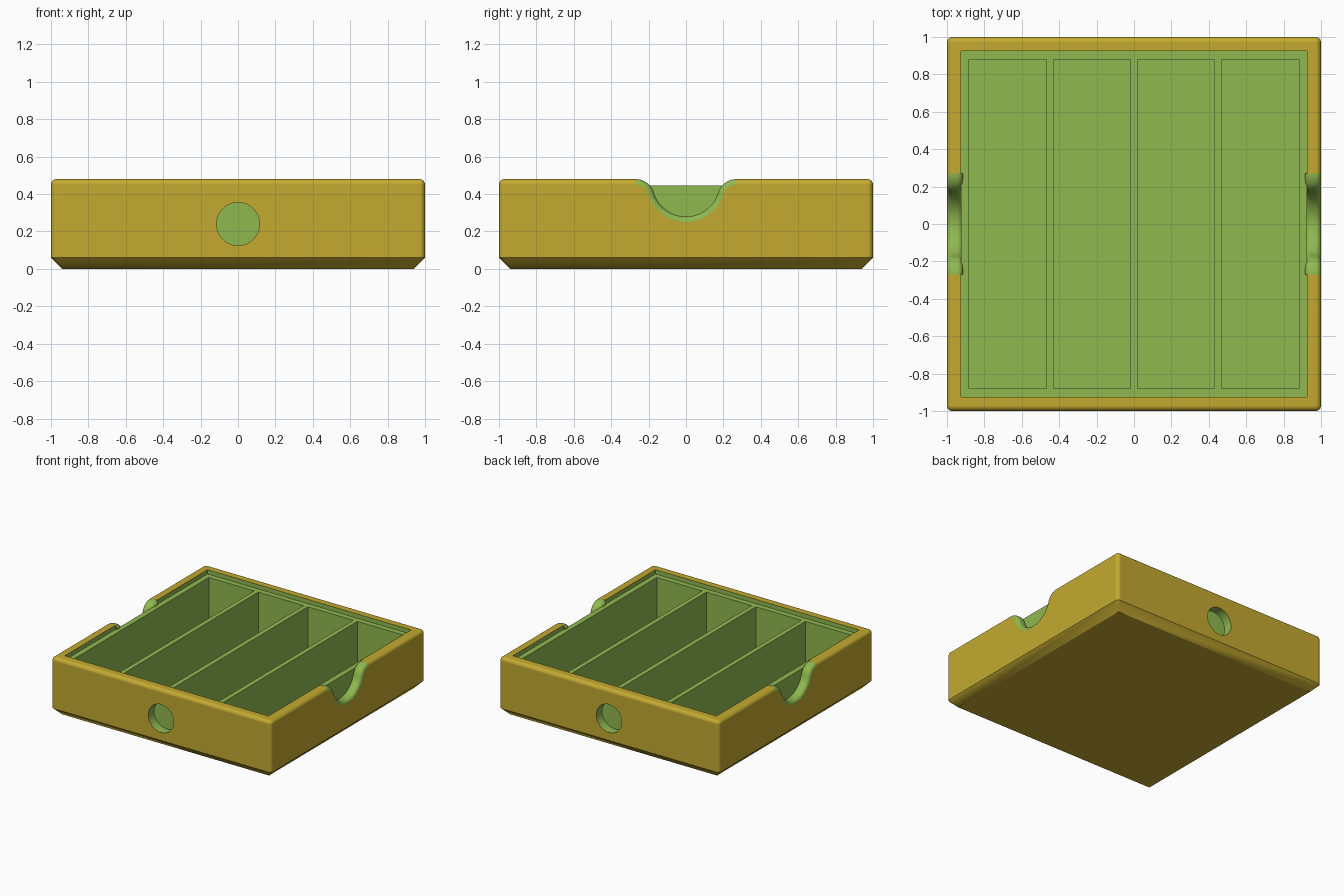
import bpy, bmesh, math
from mathutils import Matrix

old = bpy.data.objects.get("Cube")
if old:
    bpy.data.objects.remove(old, do_unlink=True)


def material(name, color):
    m = bpy.data.materials.new(name)
    m.use_nodes = True
    m.diffuse_color = color
    m.node_tree.nodes["Principled BSDF"].inputs["Base Color"].default_value = color
    return m


MATS = [material("mustard_yellow", (0.55, 0.40, 0.03, 1)),
        material("leaf_green", (0.28, 0.48, 0.08, 1))]

HEIGHT, ROUND, INNER = 0.48, 0.03, 0.925
TRAY_TOP, TRAY_BASE, TRAY_FLOOR = 0.445, 0.06, 0.10


def finish(name, bm, green=None):
    """Turn a bmesh into an object; green=True paints every face green."""
    bmesh.ops.remove_doubles(bm, verts=bm.verts, dist=1e-5)
    bmesh.ops.recalc_face_normals(bm, faces=bm.faces)
    if green:
        for f in bm.faces:
            f.material_index = 1
    me = bpy.data.meshes.new(name)
    bm.to_mesh(me)
    bm.free()
    for m in MATS:
        me.materials.append(m)
    ob = bpy.data.objects.new(name, me)
    bpy.context.collection.objects.link(ob)
    return ob


def activate(ob):
    bpy.ops.object.select_all(action='DESELECT')
    ob.select_set(True)
    bpy.context.view_layer.objects.active = ob


def cut(ob, cutter):
    mod = ob.modifiers.new("cut", 'BOOLEAN')
    mod.operation, mod.solver, mod.object = 'DIFFERENCE', 'EXACT', cutter
    activate(ob)
    bpy.ops.object.modifier_apply(modifier=mod.name)
    bpy.data.objects.remove(cutter, do_unlink=True)


def smooth(ob):
    activate(ob)
    bpy.ops.object.shade_smooth_by_angle(angle=math.radians(30))
    mod = ob.modifiers.new("flat_normals", 'WEIGHTED_NORMAL')
    mod.keep_sharp = True


def add_box(bm, lo, hi):
    size = [b - a for a, b in zip(lo, hi)]
    mid = [(a + b) / 2 for a, b in zip(lo, hi)]
    bmesh.ops.create_cube(bm, size=1, matrix=Matrix.Translation(mid) @ Matrix.Diagonal((*size, 1)))


def bridge(bm, a, b):
    n = len(a)
    return [bm.faces.new((a[i], a[(i + 1) % n], b[(i + 1) % n], b[i])) for i in range(n)]


# Outer case: stacked rounded squares, chamfered below and rounded at the rim
def square_ring(bm, half, radius, z, steps=6):
    ring = []
    for q, (sx, sy) in enumerate(((1, 1), (-1, 1), (-1, -1), (1, -1))):
        for i in range(steps + 1):
            a = math.pi / 2 * (q + i / steps)
            ring.append(bm.verts.new((sx * (half - radius) + radius * math.cos(a),
                                      sy * (half - radius) + radius * math.sin(a), z)))
    return ring


bm = bmesh.new()
levels = [(0.94, 0, 0), (1, ROUND, 0.06)]
for i in range(7):
    a = math.pi / 2 * i / 6
    inset = ROUND * (1 - math.cos(a))
    levels.append((1 - inset, ROUND - inset, HEIGHT - ROUND + ROUND * math.sin(a)))
levels += [(INNER, 0, HEIGHT), (INNER, 0, TRAY_BASE)]
rings = [square_ring(bm, *lv) for lv in levels]
for a, b in zip(rings, rings[1:]):
    for f in bridge(bm, a, b):
        f.material_index = 1 if b is rings[-1] else 0
bm.faces.new(rings[0])
bm.faces.new(rings[-1]).material_index = 1
case = finish("outer_case", bm)


# Notch outline: a round scoop flaring into the rim, offset into the wall
SCOOP_Z, SCOOP_R, FLARE_Y = 0.46, 0.18, 0.27
d = HEIGHT - SCOOP_Z
FLARE_R = (FLARE_Y ** 2 + d * d - SCOOP_R ** 2) / (2 * (SCOOP_R + d))
FLARE_Z = HEIGHT - FLARE_R


def notch_outline(offset, steps=14):
    tilt = math.atan2(SCOOP_Z - FLARE_Z, FLARE_Y)
    half = []
    for i in range(steps + 1):
        a = -math.pi / 2 + (math.pi / 2 - tilt) * i / steps
        r = SCOOP_R + offset
        half.append((r * math.cos(a), SCOOP_Z + r * math.sin(a)))
    for i in range(1, steps + 1):
        a = math.pi - tilt + (tilt - math.pi / 2) * i / steps
        r = FLARE_R - offset
        half.append((FLARE_Y + r * math.cos(a), FLARE_Z + r * math.sin(a)))
    return [(-y, z) for y, z in reversed(half[1:])] + half


# Notch openings in both side walls
for side in (1, -1):
    bm = bmesh.new()
    outline = notch_outline(ROUND) + [(FLARE_Y, 0.6), (-FLARE_Y, 0.6)]
    ends = [[bm.verts.new((side * x, y, z)) for y, z in outline] for x in (0.9, 1.1)]
    bridge(bm, *ends)
    for e in ends:
        bm.faces.new(e)
    cut(case, finish("notch_cutter", bm, green=True))

# Round finger holes in the front and back walls
for side in (1, -1):
    bm = bmesh.new()
    bmesh.ops.create_cone(bm, cap_ends=True, segments=64, radius1=0.115, radius2=0.115, depth=0.2,
                          matrix=Matrix.Translation((0, side, 0.24)) @ Matrix.Rotation(math.pi / 2, 4, 'X'))
    cut(case, finish("hole_cutter", bm, green=True))
smooth(case)

# Rounded lips lining the notches
LIP_IN = 0.915
section = [(0.99, 0.045)]
for center, start in ((1 - ROUND, 0), (LIP_IN + ROUND, math.pi / 2)):
    for i in range(7):
        a = start + math.pi / 2 * i / 6
        section.append((center + ROUND * math.cos(a), ROUND * (1 - math.sin(a))))
section.append((LIP_IN, 0.045))
for side, name in ((1, "left_notch_lip"), (-1, "right_notch_lip")):
    bm = bmesh.new()
    rows = [[bm.verts.new((side * x, y, z)) for y, z in notch_outline(o)] for x, o in section]
    stations = list(zip(*rows))
    for a, b in zip(stations, stations[1:]):
        bridge(bm, a, b)
    bm.faces.new(stations[0])
    bm.faces.new(stations[-1])
    smooth(finish(name, bm, green=True))

# Divided inner tray with four long pockets
bm = bmesh.new()
add_box(bm, (-INNER, -INNER, TRAY_BASE), (INNER, INNER, TRAY_TOP))
tray = finish("divided_tray", bm, green=True)
bm = bmesh.new()
for i in range(4):
    x = (i - 1.5) * 0.45
    add_box(bm, (x - 0.206, -0.88, TRAY_FLOOR), (x + 0.206, 0.88, 0.6))
cut(tray, finish("pocket_cutter", bm, green=True))
